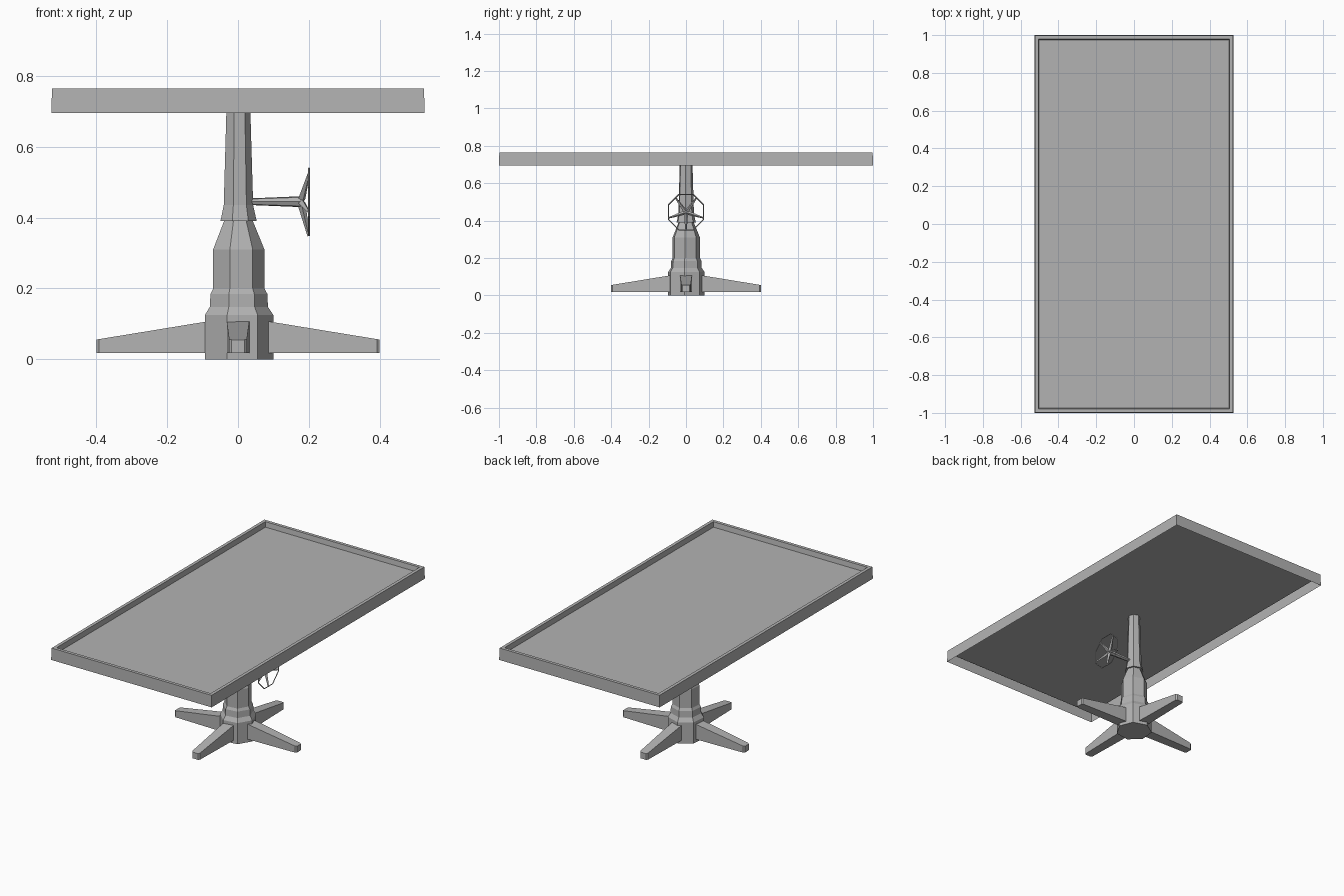
import bpy, bmesh
from math import pi, cos, sin, radians
from mathutils import Matrix, Vector

cube = bpy.data.objects.get("Cube")
if cube:
    bpy.data.objects.remove(cube, do_unlink=True)

# One plain grey for the whole table
GREY = (0.45, 0.45, 0.45, 1)
grey = bpy.data.materials.new("plain_grey")
grey.use_nodes = True
grey.diffuse_color = GREY
grey.node_tree.nodes["Principled BSDF"].inputs["Base Color"].default_value = GREY


def finish(bm, name, recalc=True):
    if recalc:
        bmesh.ops.recalc_face_normals(bm, faces=bm.faces)
    mesh = bpy.data.meshes.new(name)
    bm.to_mesh(mesh)
    bm.free()
    mesh.materials.append(grey)
    obj = bpy.data.objects.new(name, mesh)
    bpy.context.collection.objects.link(obj)
    return obj


def loft(bm, rings):
    """Skin closed rings of points and cap both ends."""
    loops = [[bm.verts.new(p) for p in ring] for ring in rings]
    n = len(loops[0])
    for a, b in zip(loops, loops[1:]):
        for i in range(n):
            j = (i + 1) % n
            bm.faces.new((a[i], a[j], b[j], b[i]))
    bm.faces.new(loops[0])
    bm.faces.new(loops[-1])


def turned(name, profile, sides=7, start=radians(-5)):
    """Upright faceted turning from (radius, height) pairs."""
    bm = bmesh.new()
    angles = [start + 2 * pi * i / sides for i in range(sides)]
    loft(bm, [[(r * cos(a), r * sin(a), z) for a in angles] for r, z in profile])
    return finish(bm, name)


# Table top: open-bottomed shell with a raised rim around a sunken floor
def rect(x, y, z):
    return [(-x, -y, z), (x, -y, z), (x, y, z), (-x, y, z)]


bm = bmesh.new()
loft(bm, [rect(0.527, 1, 0.695), rect(0.525, 0.998, 0.765),
          rect(0.506, 0.979, 0.765), rect(0.502, 0.975, 0.735)])
bm.faces.ensure_lookup_table()
bmesh.ops.recalc_face_normals(bm, faces=bm.faces)
underside = [f for f in bm.faces if f.calc_center_median().z < 0.7]
bmesh.ops.delete(bm, geom=underside, context='FACES_ONLY')
finish(bm, "table_top", recalc=False)

# Pedestal body and the post that rises out of it
turned("pedestal_body", [(0.1, 0), (0.1, 0.125), (0.085, 0.148), (0.083, 0.185),
                         (0.075, 0.2), (0.075, 0.31), (0.034, 0.41)])
turned("post", [(0.053, 0.39), (0.043, 0.435), (0.034, 0.735)])


# Four tapering feet with chamfered tips
def foot_section(x, half, top):
    return [(x, -half, 0.018), (x, half, 0.018), (x, half, top), (x, -half, top)]


for i, side in enumerate(("left", "back", "right", "front")):
    bm = bmesh.new()
    loft(bm, [foot_section(0.08, 0.032, 0.108), foot_section(0.392, 0.025, 0.057),
              foot_section(0.4, 0.018, 0.055)])
    bm.transform(Matrix.Rotation(i * pi / 2, 4, 'Z'))
    finish(bm, side + "_foot")


# Hand wheel on the left of the post
def rod(bm, start, end, r1, r2, sides):
    start, end = Vector(start), Vector(end)
    axis = end - start
    place = Matrix.Translation((start + end) / 2) @ axis.to_track_quat('Z', 'X').to_matrix().to_4x4()
    bmesh.ops.create_cone(bm, cap_ends=True, segments=sides, radius1=r1, radius2=r2,
                          depth=axis.length, matrix=place)


WHEEL_Z = 0.445
bm = bmesh.new()
rod(bm, (0.02, 0, WHEEL_Z), (0.185, 0, WHEEL_Z), 0.009, 0.016, 7)
finish(bm, "wheel_shaft")


def on_wheel(x, radius, angle):
    return (x, radius * sin(angle), WHEEL_Z + radius * cos(angle))


bm = bmesh.new()
for i in range(5):
    a = 2 * pi * i / 5 + pi / 5
    rod(bm, on_wheel(0.179, 0.006, a), on_wheel(0.2, 0.097, a), 0.011, 0.004, 4)
finish(bm, "wheel_spokes")

bm = bmesh.new()
corners = [pi / 8 + i * pi / 4 for i in range(8)]
for a in corners:
    rod(bm, on_wheel(0.2, 0.102, a), on_wheel(0.2, 0.102, a + pi / 4), 0.003, 0.003, 4)
finish(bm, "wheel_rim")
